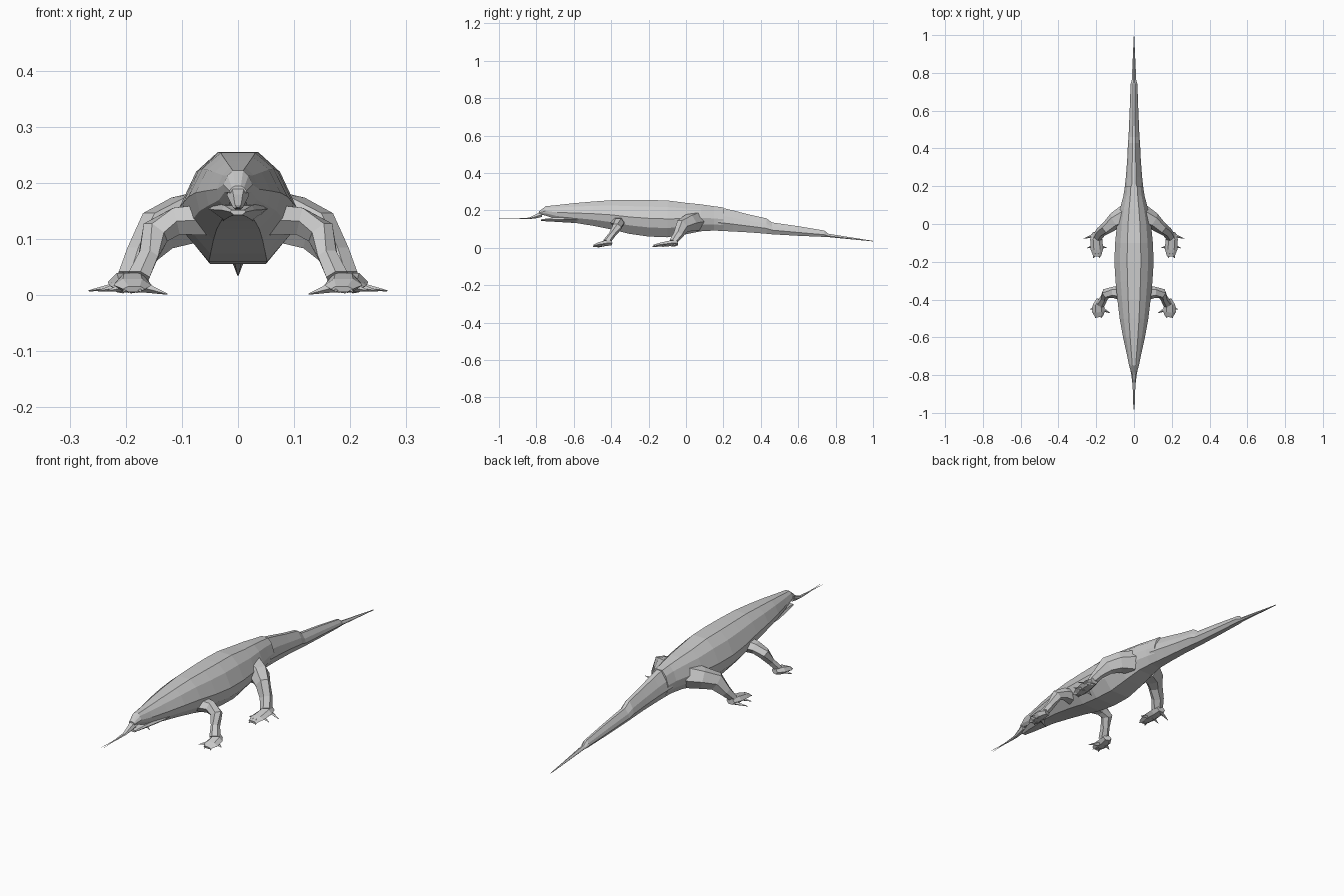
import bpy, bmesh
from mathutils import Vector


def finish(name, bm, mirror=False):
    bmesh.ops.recalc_face_normals(bm, faces=bm.faces)
    me = bpy.data.meshes.new(name)
    bm.to_mesh(me)
    bm.free()
    ob = bpy.data.objects.new(name, me)
    bpy.context.collection.objects.link(ob)
    if mirror:
        ob.modifiers.new("Mirror", 'MIRROR')
    return ob


def skin(bm, rings):
    """Bridge successive rings of points and cap both ends."""
    vr = [[bm.verts.new(p) for p in r] for r in rings]
    n = len(vr[0])
    for a, b in zip(vr, vr[1:]):
        for i in range(n):
            j = (i + 1) % n
            bm.faces.new((a[i], a[j], b[j], b[i]))
    bm.faces.new(vr[0])
    bm.faces.new(vr[-1])


def trunk(name, stations, half):
    """Loft along y. Station: y, top, bottom, half width."""
    bm = bmesh.new()
    prof = half + [(-u, v) for u, v in reversed(half)]
    skin(bm, [[(u * w, y, lo + v * (hi - lo)) for u, v in prof]
              for y, hi, lo, w in stations])
    return finish(name, bm)


HEX = [(1, 0), (.5, .87), (-.5, .87), (-1, 0), (-.5, -.87), (.5, -.87)]


def tube(bm, path, shape=HEX):
    """Loft along joints. Joint: x, y, z, sideways radius, upright radius."""
    pts = [Vector(p[:3]) for p in path]
    rings = []
    for i, p in enumerate(path):
        t = (pts[min(i + 1, len(pts) - 1)] - pts[max(i - 1, 0)]).normalized()
        s = t.cross(Vector((0, 0, 1))).normalized()
        u = s.cross(t)
        rings.append([pts[i] + s * a * p[3] + u * b * p[4] for a, b in shape])
    skin(bm, rings)


def limb(name, *paths):
    bm = bmesh.new()
    for p in paths:
        tube(bm, p)
    return finish(name, bm, True)


def claws(name, toes):
    bm = bmesh.new()
    for base, tip in toes:
        tube(bm, [(*base, .012, .010), (*tip, .001, .001)],
             [(1, 0), (0, 1), (-1, 0), (0, -1)])
    return finish(name, bm, True)


# Head and body, flat along the spine
trunk("body", [
    (-.785, .195, .178, .015), (-.75, .222, .172, .026), (-.69, .228, .150, .038),
    (-.60, .238, .134, .058), (-.50, .247, .118, .076), (-.40, .254, .098, .088),
    (-.30, .255, .074, .098), (-.20, .255, .060, .104), (-.10, .253, .056, .100),
    (0, .240, .072, .090), (.08, .232, .088, .074), (.15, .222, .092, .056),
    (.20, .215, .090, .048)],
    [(.35, 1), (.72, .82), (1, .5), (.9, .25), (.5, 0)])

# Lower jaw
trunk("lower_jaw", [
    (-.775, .152, .143, .014), (-.72, .160, .140, .030), (-.62, .165, .134, .050),
    (-.55, .170, .130, .055)], [(.8, 1), (1, .6), (.5, 0)])

# Long tapering tail with a narrow crest
trunk("tail", [
    (.17, .219, .091, .052), (.25, .200, .087, .043), (.34, .177, .082, .036),
    (.43, .157, .075, .032), (.46, .135, .072, .029), (.60, .115, .064, .023),
    (.74, .092, .058, .018), (.76, .075, .057, .012), (1.0, .037, .034, .001)],
    [(.25, 1), (.8, .65), (1, .35), (.5, 0)])

# Snout tip and forked tongue
trunk("snout", [
    (-.77, .198, .165, .020), (-.80, .180, .158, .014), (-.84, .161, .153, .009),
    (-.90, .157, .153, .005)], [(.6, 1), (1, .4), (.5, 0)])
bm = bmesh.new()
tube(bm, [(.001, -.89, .155, .004, .002), (.002, -.94, .155, .002, .0015),
          (.006, -1.0, .155, .0005, .0005)], [(1, 0), (0, 1), (-1, 0), (0, -1)])
finish("tongue", bm, True)

# Front legs and feet
limb("front_leg",
     [(.05, -.365, .135, .045, .032), (.11, -.362, .132, .030, .028),
      (.147, -.368, .112, .027, .026), (.160, -.395, .070, .020, .018),
      (.178, -.425, .032, .024, .018)],
     [(.178, -.40, .026, .020, .014), (.188, -.43, .024, .030, .018),
      (.188, -.465, .018, .034, .013), (.185, -.492, .011, .020, .006)])
claws("front_toe", [((.17, -.45, .015), (.126, -.472, .002)),
                    ((.195, -.47, .014), (.205, -.498, .006)),
                    ((.18, -.47, .014), (.172, -.498, .006)),
                    ((.20, -.44, .015), (.232, -.452, .008))])

# Hind legs and feet
limb("hind_leg",
     [(.045, .040, .140, .062, .055), (.10, .018, .133, .045, .048),
      (.143, -.020, .115, .033, .043), (.175, -.042, .070, .028, .026),
      (.195, -.070, .032, .026, .018)],
     [(.198, -.045, .026, .022, .015), (.200, -.080, .024, .032, .018),
      (.196, -.135, .017, .033, .012), (.195, -.172, .011, .020, .006)])
claws("hind_toe", [((.20, -.055, .018), (.266, -.078, .008)),
                   ((.20, -.110, .016), (.250, -.128, .008)),
                   ((.18, -.120, .015), (.145, -.125, .006)),
                   ((.19, -.155, .013), (.180, -.180, .006)),
                   ((.205, -.155, .013), (.215, -.180, .006))])
